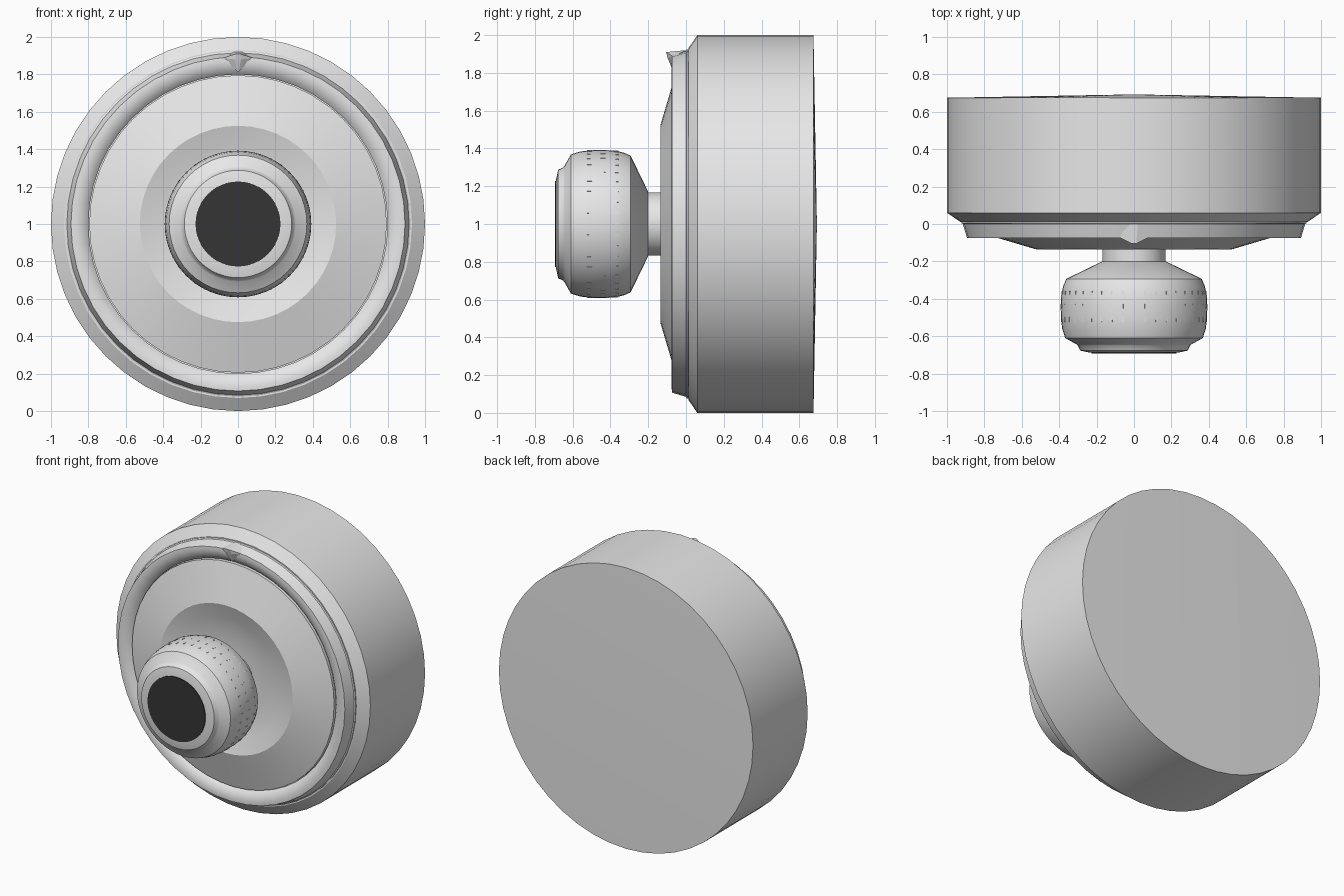
import bpy, bmesh, math
from mathutils import Vector

cube = bpy.data.objects.get("Cube")
if cube:
    bpy.data.objects.remove(cube, do_unlink=True)


def material(name, value):
    m = bpy.data.materials.new(name)
    m.use_nodes = True
    m.diffuse_color = (value, value, value, 1)
    m.node_tree.nodes["Principled BSDF"].inputs["Base Color"].default_value = (value, value, value, 1)
    return m


metal = material("light grey metal", 0.8)
dark = material("dark cap", 0.035)


def finish(name, bm, mat, angle=30):
    bmesh.ops.remove_doubles(bm, verts=bm.verts, dist=0.0005)
    bmesh.ops.recalc_face_normals(bm, faces=bm.faces)
    mesh = bpy.data.meshes.new(name)
    bm.to_mesh(mesh)
    bm.free()
    mesh.materials.append(mat)
    ob = bpy.data.objects.new(name, mesh)
    bpy.context.collection.objects.link(ob)
    ob.location.z = 1
    bpy.ops.object.select_all(action='DESELECT')
    ob.select_set(True)
    bpy.context.view_layer.objects.active = ob
    bpy.ops.object.shade_smooth_by_angle(angle=math.radians(angle))
    return ob


def lathe(name, profile, mat, steps=48, angle=30):
    """Spin (radius, y) points around the front-to-back axis."""
    bm = bmesh.new()
    verts = [bm.verts.new((r, y, 0)) for r, y in profile]
    edges = [bm.edges.new(pair) for pair in zip(verts, verts[1:])]
    bmesh.ops.spin(bm, geom=verts + edges, cent=(0, 0, 0), axis=(0, 1, 0),
                   angle=2 * math.pi, steps=steps)
    return finish(name, bm, mat, angle)


# Drum with a chamfered front and a barely domed back
lathe("drum", [(0, 0.693), (1, 0.675), (1, 0.06), (0.93, 0.012), (0, 0.012)], metal)

# Rounded rim ring around the dial
lathe("rim_ring", [(0.80, 0.012), (0.80, -0.04), (0.815, -0.055), (0.84, -0.069), (0.87, -0.076),
                   (0.893, -0.074), (0.915, 0), (0.923, 0.004), (0.923, 0.012), (0.80, 0.012)],
      metal, angle=40)

# Sloping dial plate with a dished centre
lathe("dial_plate", [(0, 0.012), (0.795, 0.012), (0.795, -0.055), (0.525, -0.135),
                     (0.42, -0.103), (0.32, -0.08), (0.2, -0.07), (0, -0.07)], metal, angle=25)

# Shaft and rounded knob
lathe("shaft", [(0, -0.03), (0.168, -0.03), (0.168, -0.22), (0, -0.22)], metal)
lathe("knob", [(0, -0.2), (0.17, -0.2), (0.362, -0.293), (0.378, -0.33), (0.389, -0.38),
               (0.392, -0.44), (0.391, -0.5), (0.384, -0.56), (0.368, -0.61), (0.308, -0.643),
               (0.300, -0.65), (0.287, -0.677), (0.235, -0.688), (0, -0.688)], metal)
lathe("knob_cap", [(0, -0.68), (0.227, -0.68), (0.227, -0.693), (0, -0.693)], dark)

# Fine grip ridges around the knob
bm = bmesh.new()
count = 40
for i in range(count):
    a = 2 * math.pi * i / count
    out, side = Vector((math.cos(a), 0, math.sin(a))), Vector((-math.sin(a), 0, math.cos(a)))
    for y, r in ((-0.37, 0.388), (-0.44, 0.393), (-0.51, 0.391)):
        ring = [bm.verts.new(out * r + side * s * 0.004 + Vector((0, y + t * 0.013, 0)))
                for s, t in ((-1, -1), (1, -1), (1, 1), (-1, 1))]
        base = [bm.verts.new(v.co - out * 0.01) for v in ring]
        bm.faces.new(ring)
        for k in range(4):
            bm.faces.new((ring[k], base[k], base[(k + 1) % 4], ring[(k + 1) % 4]))
finish("grip_ridges", bm, metal)

# Pointed index marker at the top of the rim
bm = bmesh.new()
for x, y, z in ((0.012, -0.105, 0.91), (0.016, -0.098, 0.88), (0.004, -0.07, 0.815),
                (0.02, 0, 0.92), (0.085, -0.068, 0.886)):
    for s in (-1, 1):
        bm.verts.new((s * x, y, z))
bmesh.ops.convex_hull(bm, input=bm.verts)
finish("index_marker", bm, metal, 15)
